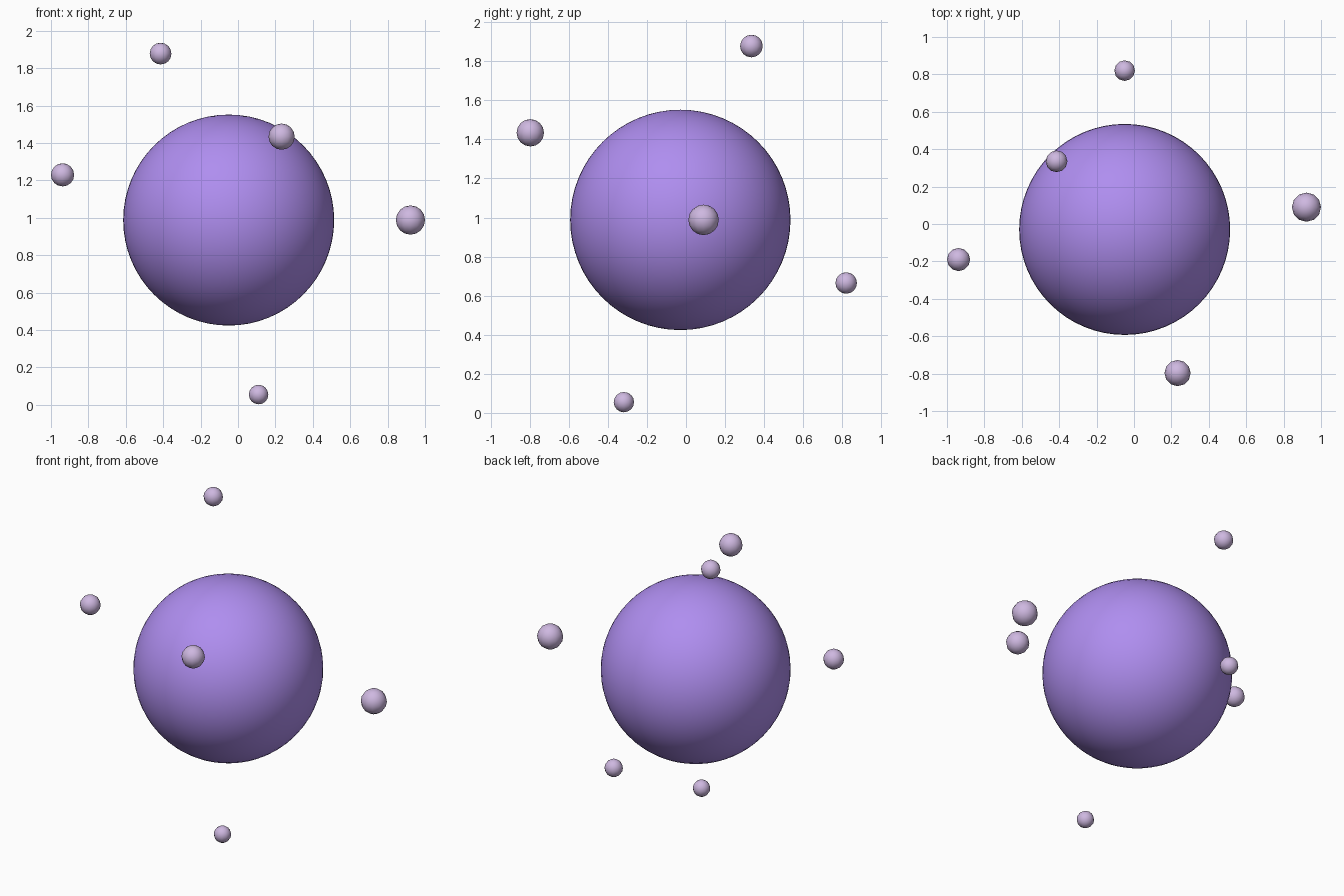
import bpy
import math

if "Cube" in bpy.data.objects:
    bpy.data.objects.remove(bpy.data.objects["Cube"])


def material(name, color):
    m = bpy.data.materials.new(name)
    m.diffuse_color = color
    m.use_nodes = True
    m.node_tree.nodes["Principled BSDF"].inputs["Base Color"].default_value = m.diffuse_color
    return m


def sphere(name, center, radius, segments, rings, mat):
    bpy.ops.mesh.primitive_uv_sphere_add(segments=segments, ring_count=rings,
                                         radius=radius, location=center)
    ob = bpy.context.object
    ob.name = name
    ob.data.materials.append(mat)
    bpy.ops.object.shade_smooth_by_angle(angle=math.radians(50))
    return ob


purple = material("purple", (0.43, 0.27, 0.87, 1))
lilac = material("pale_lilac", (0.62, 0.48, 0.75, 1))

# Large central ball
sphere("central_ball", (-0.05, -0.029, 0.988), 0.564, 64, 32, purple)

# Small satellites floating around it: centre, radius
satellites = [
    ((-0.414, 0.335, 1.878), 0.058),
    ((-0.938, -0.19, 1.23), 0.062),
    ((0.233, -0.797, 1.434), 0.070),
    ((0.922, 0.09, 0.988), 0.078),
    ((0.11, -0.318, 0.055), 0.052),
    ((-0.05, 0.82, 0.665), 0.055),
]
for i, (center, radius) in enumerate(satellites, 1):
    sphere(f"satellite_{i}", center, radius, 12, 8, lilac)
